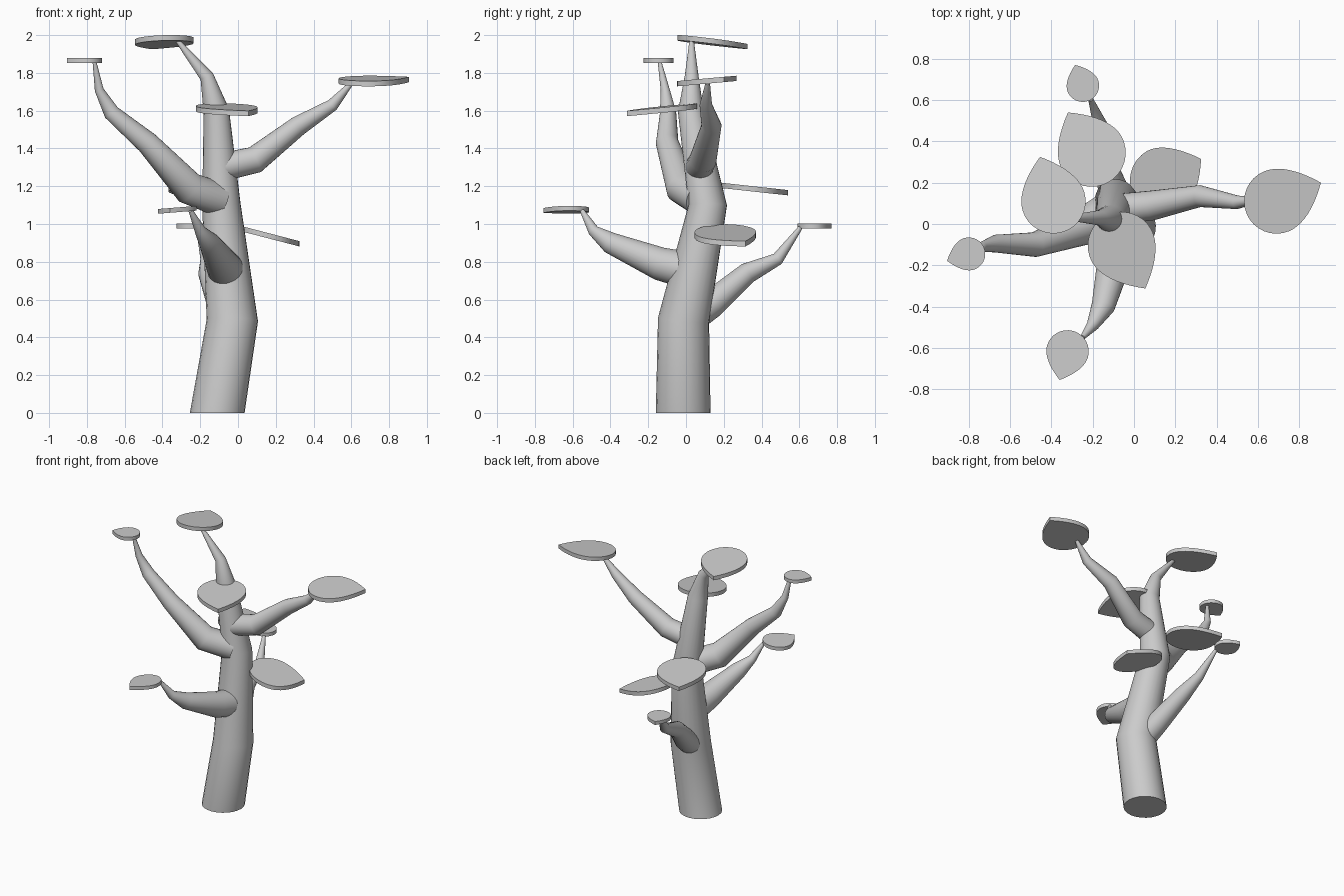
import bpy, bmesh, math
from mathutils import Vector

if "Cube" in bpy.data.objects:
    bpy.data.objects.remove(bpy.data.objects["Cube"])

SIDES = 24


def finish(bm, name):
    bmesh.ops.recalc_face_normals(bm, faces=bm.faces)
    me = bpy.data.meshes.new(name)
    bm.to_mesh(me)
    bm.free()
    ob = bpy.data.objects.new(name, me)
    bpy.context.collection.objects.link(ob)
    bpy.ops.object.select_all(action='DESELECT')
    ob.select_set(True)
    bpy.context.view_layer.objects.active = ob
    bpy.ops.object.shade_smooth_by_angle(angle=math.radians(35))
    return ob


def limb(name, path, flat_start=False):
    """Tapered tube through (x, y, z, radius) points."""
    pts = [Vector(p[:3]) for p in path]
    bm = bmesh.new()
    rings, axis, side = [], None, Vector((1, 0.3, 0.1))
    for i, p in enumerate(pts):
        d1 = (p - pts[i - 1]).normalized() if i else Vector()
        d2 = (pts[i + 1] - p).normalized() if i < len(pts) - 1 else Vector()
        t = (d1 + d2).normalized()
        if i == 0 and flat_start:
            t = Vector((0, 0, 1))
        if axis:
            side = axis.rotation_difference(t) @ side
        side = (side - t * side.dot(t)).normalized()
        axis, other = t, t.cross(side)
        ring = []
        for k in range(SIDES):
            a = 2 * math.pi * k / SIDES
            ring.append(bm.verts.new(p + path[i][3] * (side * math.cos(a) + other * math.sin(a))))
        rings.append(ring)
    for a, b in zip(rings, rings[1:]):
        for k in range(SIDES):
            j = (k + 1) % SIDES
            bm.faces.new((a[k], a[j], b[j], b[k]))
    bm.faces.new(rings[0][::-1])
    bm.faces.new(rings[-1])
    return finish(bm, name)


def leaf(name, centre, r, tip, slope=(0, 0), thick=0.028):
    """Teardrop plate: round back half, sides closing to a point at tip."""
    c = Vector(centre)
    d = Vector((tip[0] - c.x, tip[1] - c.y))
    length, ang = d.length, math.atan2(d.y, d.x)
    n = 10
    outline = [(-r * math.sin(math.pi * k / 16), r * math.cos(math.pi * k / 16)) for k in range(17)]
    taper = [(length * k / n, r * (1 - (k / n) ** 1.9)) for k in range(1, n)]
    outline += [(x, -y) for x, y in taper] + [(length, 0)] + taper[::-1]
    bm = bmesh.new()
    layers = []
    for h in (-thick / 2, thick / 2):
        layer = []
        for u, v in outline:
            x = u * math.cos(ang) - v * math.sin(ang)
            y = u * math.sin(ang) + v * math.cos(ang)
            layer.append(bm.verts.new(c + Vector((x, y, h + slope[0] * x + slope[1] * y))))
        layers.append(layer)
    lo, hi = layers
    bm.faces.new(lo[::-1])
    bm.faces.new(hi)
    for k in range(len(lo)):
        j = (k + 1) % len(lo)
        bm.faces.new((lo[k], lo[j], hi[j], hi[k]))
    return finish(bm, name)


# Trunk
limb("trunk", [(-.11, -.015, 0, .145), (-.03, -.013, .49, .136), (-.088, .115, 1.1, .102),
               (-.115, .025, 1.6, .068), (-.165, .03, 1.78, .037), (-.32, .03, 1.97, .012)], True)

# Branches
limb("left_branch", [(-.1, .08, 1.13, .09), (-.26, -.02, 1.19, .088), (-.48, -.1, 1.43, .06),
                     (-.67, -.095, 1.59, .043), (-.735, -.11, 1.71, .024), (-.76, -.14, 1.86, .01)])
limb("right_branch", [(-.09, .07, 1.3, .075), (.09, .09, 1.34, .072), (.32, .135, 1.52, .053),
                      (.5, .105, 1.63, .033), (.6, .115, 1.745, .012)])
limb("front_branch", [(-.06, .03, .75, .1), (-.085, -.14, .79, .088), (-.15, -.4, .9, .057),
                      (-.2, -.49, .965, .03), (-.25, -.55, 1.07, .012)])
limb("back_branch", [(-.06, .02, .5, .085), (-.09, .14, .58, .075), (-.155, .325, .74, .056),
                     (-.165, .485, .815, .034), (-.21, .605, .98, .012)])

# Leaves at branch tips
leaf("left_leaf", (-.80, -.145, 1.865), .08, (-.905, -.178), thick=.025)
leaf("top_leaf", (-.39, .11, 1.967), .156, (-.455, .325), (.03, -.12))
leaf("right_leaf", (.69, .11, 1.757), .157, (.905, .20), (0, .09))
leaf("front_leaf", (-.322, -.617, 1.075), .103, (-.36, -.755), (.08, 0), thick=.025)
leaf("back_leaf", (-.248, .67, .99), .079, (-.285, .77), thick=.025)

# Leaves growing from the trunk
leaf("upper_trunk_leaf", (-.06, -.105, 1.608), .164, (.055, -.312), (-.02, .1))
leaf("lower_trunk_leaf", (.145, .21, .942), .165, (.325, .315), (-.26, 0))
leaf("rear_trunk_leaf", (-.205, .345, 1.187), .165, (-.32, .54), (0, -.11))
